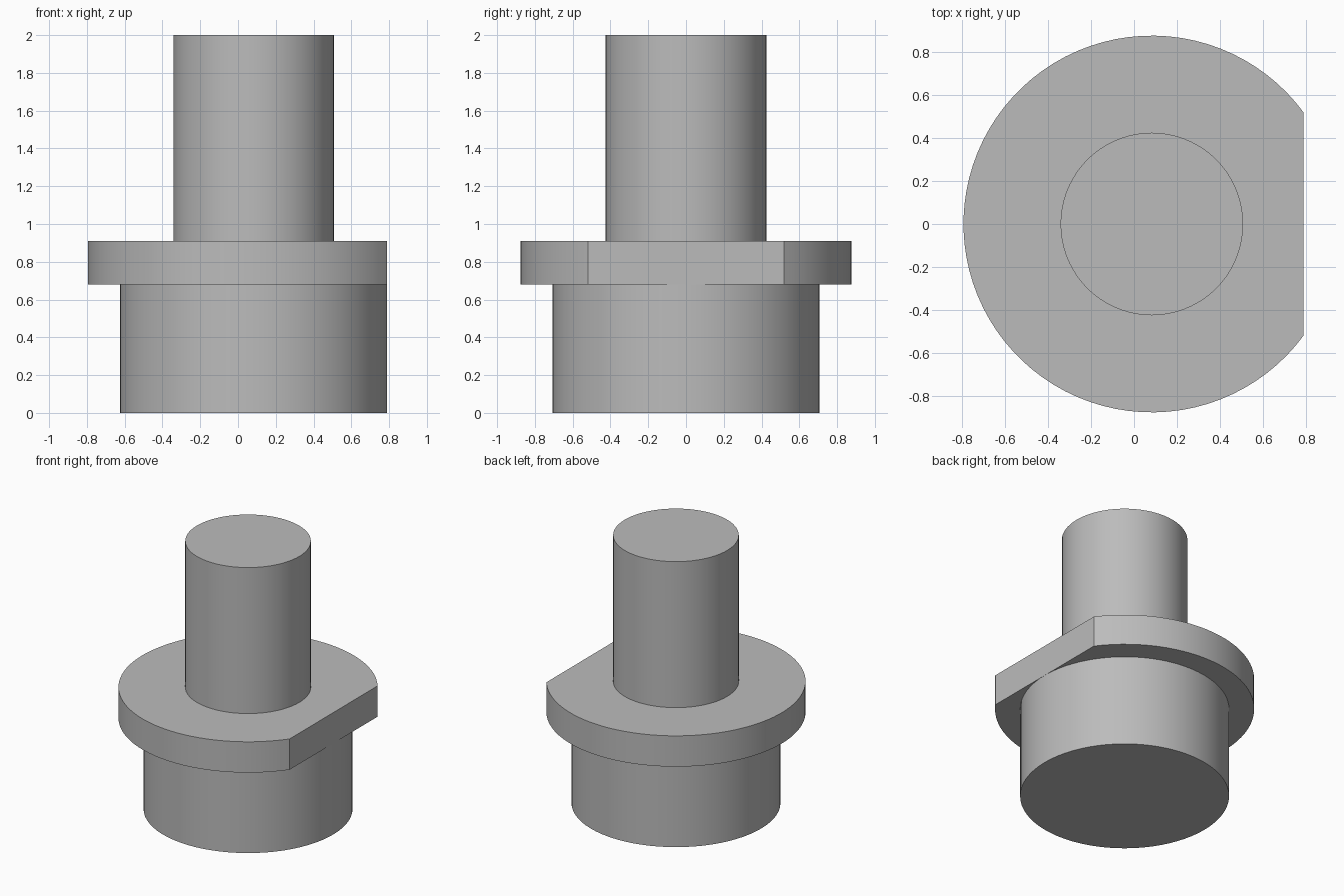
import bpy
import bmesh
import math

cube = bpy.data.objects.get("Cube")
if cube:
    bpy.data.objects.remove(cube, do_unlink=True)

AXIS_X = 0.083      # the round parts share this axis
FLAT = 0.707        # distance from the axis to the flat on the collar
SEGMENTS = 72

grey = bpy.data.materials.new("plain grey")
grey.use_nodes = True
colour = (0.5, 0.5, 0.5, 1.0)
grey.diffuse_color = colour
grey.node_tree.nodes["Principled BSDF"].inputs["Base Color"].default_value = colour


def disc_outline(radius, flat=None):
    """Outline of a circle, or of a circle cut by a flat on the +x side."""
    start = math.acos(flat / radius) if flat else 0.0
    sweep = 2 * math.pi - 2 * start
    steps = SEGMENTS - 1 if flat else SEGMENTS
    return [(radius * math.cos(start + sweep * i / steps),
             radius * math.sin(start + sweep * i / steps))
            for i in range(SEGMENTS)]


def extruded_part(name, outline, bottom, top, cap_bottom=True, cap_top=True):
    bm = bmesh.new()
    low = [bm.verts.new((x, y, bottom)) for x, y in outline]
    high = [bm.verts.new((x, y, top)) for x, y in outline]
    for i in range(len(outline)):
        j = (i + 1) % len(outline)
        bm.faces.new((low[i], low[j], high[j], high[i]))
    if cap_bottom:
        bm.faces.new(low[::-1])
    if cap_top:
        bm.faces.new(high)
    mesh = bpy.data.meshes.new(name)
    bm.to_mesh(mesh)
    bm.free()
    mesh.materials.append(grey)
    part = bpy.data.objects.new(name, mesh)
    part.location.x = AXIS_X
    bpy.context.collection.objects.link(part)
    bpy.ops.object.select_all(action='DESELECT')
    part.select_set(True)
    bpy.context.view_layer.objects.active = part
    bpy.ops.object.shade_smooth_by_angle(angle=math.radians(25))
    return part


# Wide round base, collar with one flat side, and narrow shaft
extruded_part("base", disc_outline(0.707), 0.0, 0.68, cap_top=False)
extruded_part("collar", disc_outline(0.877, FLAT), 0.68, 0.91)
extruded_part("shaft", disc_outline(0.425), 0.91, 2.0, cap_bottom=False)
